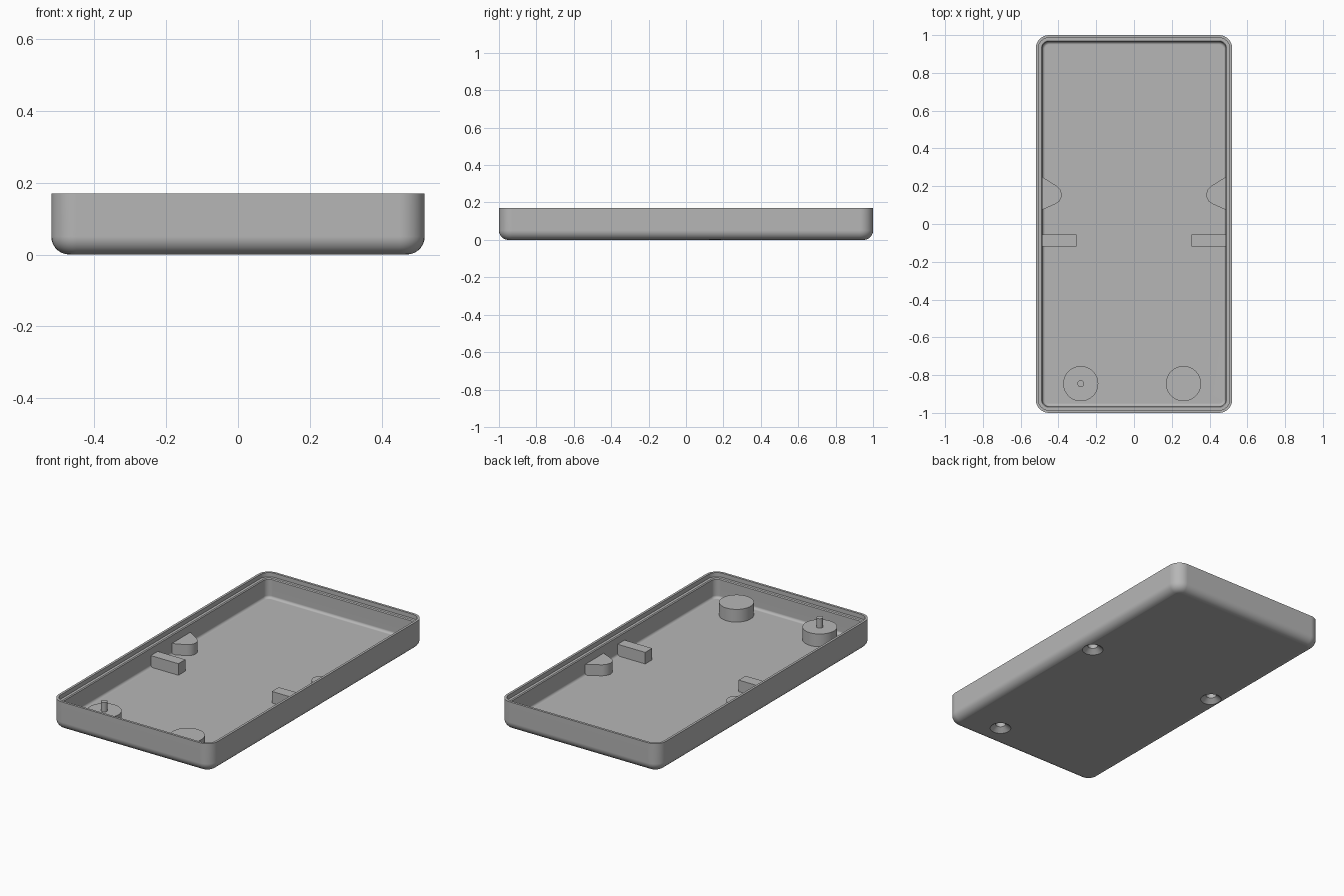
import bpy, bmesh, math

cube = bpy.data.objects.get("Cube")
if cube:
    bpy.data.objects.remove(cube, do_unlink=True)

HALF_X, HALF_Y, HEIGHT, FLOOR = 0.52, 1.0, 0.17, 0.03
CORNER, FILLET, WALL = 0.07, 0.05, 0.035

grey = bpy.data.materials.new("plain grey")
grey.use_nodes = True
grey.diffuse_color = (0.47, 0.47, 0.47, 1)
grey.node_tree.nodes["Principled BSDF"].inputs["Base Color"].default_value = grey.diffuse_color


def make_object(name, bm):
    bmesh.ops.recalc_face_normals(bm, faces=bm.faces)
    mesh = bpy.data.meshes.new(name)
    bm.to_mesh(mesh)
    bm.free()
    mesh.materials.append(grey)
    obj = bpy.data.objects.new(name, mesh)
    bpy.context.collection.objects.link(obj)
    return obj


def stack(name, rings):
    """Bridge a stack of equal point rings and cap both ends."""
    bm = bmesh.new()
    loops = [[bm.verts.new(p) for p in ring] for ring in rings]
    n = len(loops[0])
    for a, b in zip(loops, loops[1:]):
        for i in range(n):
            j = (i + 1) % n
            bm.faces.new((a[i], a[j], b[j], b[i]))
    bm.faces.new(loops[0][::-1])
    bm.faces.new(loops[-1])
    return make_object(name, bm)


def rounded_ring(inset, z, steps=8):
    r = CORNER - inset
    points = []
    for k, (sx, sy) in enumerate(((1, 1), (-1, 1), (-1, -1), (1, -1))):
        for s in range(steps + 1):
            a = math.pi / 2 * (k + s / steps)
            points.append((sx * (HALF_X - CORNER) + r * math.cos(a),
                           sy * (HALF_Y - CORNER) + r * math.sin(a), z))
    return points


def lathe(name, x, y, profile, sides=40):
    return stack(name, [[(x + r * math.cos(2 * math.pi * i / sides),
                          y + r * math.sin(2 * math.pi * i / sides), z)
                         for i in range(sides)] for r, z in profile])


def prism(name, outline, z0, z1):
    return stack(name, [[(x, y, z) for x, y in outline] for z in (z0, z1)])


# Tray shell: filleted base, stepped rim, hollow inside
rings = []
for i in range(8):
    a = math.pi / 2 * i / 7
    rings.append(rounded_ring(FILLET * (1 - math.sin(a)), FILLET * (1 - math.cos(a))))
rings += [rounded_ring(0, HEIGHT), rounded_ring(0.014, HEIGHT),
          rounded_ring(0.014, HEIGHT - 0.025), rounded_ring(WALL - 0.005, HEIGHT - 0.025),
          rounded_ring(WALL, HEIGHT - 0.03)]
for i in range(5):
    a = math.pi / 2 * i / 4
    rings.append(rounded_ring(WALL + 0.015 * (1 - math.cos(a)),
                              FLOOR + 0.015 * (1 - math.sin(a))))
shell = stack("tray_shell", rings)
parts = [shell]

# Round bosses and locating pin
BURIED = FLOOR - 0.01
BOSS_Y, BOSS_TOP = -0.845, FLOOR + 0.075
left_boss = lathe("left_round_boss", 0.262, BOSS_Y, [(0.093, BURIED), (0.093, BOSS_TOP)])
right_boss = lathe("right_round_boss", -0.282, BOSS_Y, [(0.093, BURIED), (0.093, BOSS_TOP)])
pin = lathe("locating_pin", -0.282, BOSS_Y, [(0.018, BOSS_TOP - 0.01), (0.018, BOSS_TOP + 0.055)], 24)
parts += [left_boss, right_boss, pin]

# Mirrored side bosses and ribs, rooted in the walls
side_outline = [(0.505, 0.26), (0.487, 0.25), (0.407, 0.2), (0.391, 0.183), (0.383, 0.16),
                (0.385, 0.14), (0.395, 0.12), (0.413, 0.107), (0.487, 0.074), (0.505, 0.066)]
rib_outline = [(0.505, -0.055), (0.305, -0.055), (0.305, -0.12), (0.505, -0.12)]
side_bosses = {}
for side, label in ((1, "left"), (-1, "right")):
    side_bosses[side] = prism(label + "_side_boss", [(side * x, y) for x, y in side_outline],
                              BURIED, FLOOR + 0.065)
    rib = prism(label + "_rib", [(side * x, y) for x, y in rib_outline], BURIED, FLOOR + 0.068)
    parts += [side_bosses[side], rib]

# Blind countersunk screw holes in the underside
screw_profile = [(0.07, -0.01), (0.028, 0.025), (0.028, 0.07)]
for x, y, boss in ((0.262, BOSS_Y, left_boss), (0.43, 0.155, side_bosses[1]),
                   (-0.43, 0.155, side_bosses[-1])):
    cutter = lathe("screw_hole_cutter", x, y, screw_profile)
    cutter.hide_render = True
    for target in (shell, boss):
        mod = target.modifiers.new("screw_hole", 'BOOLEAN')
        mod.operation = 'DIFFERENCE'
        mod.solver = 'EXACT'
        mod.object = cutter
        bpy.context.view_layer.objects.active = target
        bpy.ops.object.modifier_apply(modifier=mod.name)
    bpy.data.objects.remove(cutter, do_unlink=True)

# Smooth curved areas while keeping edges sharp
bpy.ops.object.select_all(action='DESELECT')
for obj in parts:
    obj.select_set(True)
bpy.context.view_layer.objects.active = shell
bpy.ops.object.shade_smooth_by_angle(angle=math.radians(32))
for obj in parts:
    obj.modifiers.new("weighted_normals", 'WEIGHTED_NORMAL').keep_sharp = True
